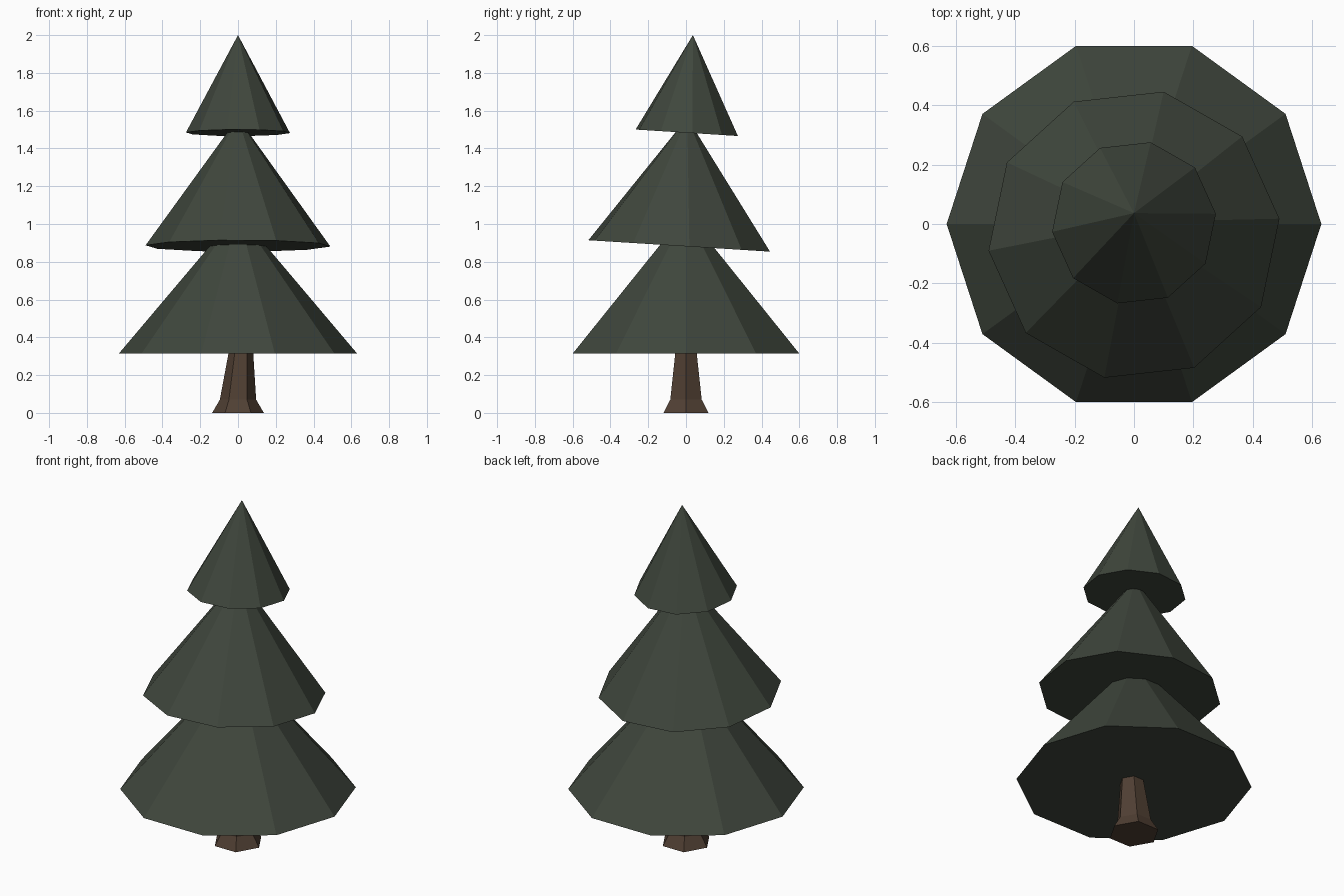
import bpy, bmesh
from math import cos, sin, pi, radians
from mathutils import Matrix

if "Cube" in bpy.data.objects:
    bpy.data.objects.remove(bpy.data.objects["Cube"])


def material(name, rgb):
    m = bpy.data.materials.new(name)
    m.diffuse_color = (*rgb, 1)
    m.use_nodes = True
    m.node_tree.nodes["Principled BSDF"].inputs["Base Color"].default_value = m.diffuse_color
    return m


def add_object(name, bm, mat):
    bmesh.ops.recalc_face_normals(bm, faces=bm.faces)
    mesh = bpy.data.meshes.new(name)
    bm.to_mesh(mesh)
    bm.free()
    mesh.materials.append(mat)
    ob = bpy.data.objects.new(name, mesh)
    bpy.context.collection.objects.link(ob)
    return ob


green = material("needles", (0.05, 0.062, 0.046))
brown = material("bark", (0.08, 0.05, 0.033))


# Foliage tiers: ten-sided cones, the upper two twisted and tilted
def tier(name, radius, height, center, twist, tilt):
    bm = bmesh.new()
    ring = [bm.verts.new((radius * cos(i * pi / 5), radius * sin(i * pi / 5), 0))
            for i in range(10)]
    apex = bm.verts.new((0, 0, height))
    bm.faces.new(ring[::-1])
    for i in range(10):
        bm.faces.new((ring[i], ring[(i + 1) % 10], apex))
    bm.transform(Matrix.Translation(center)
                 @ Matrix.Rotation(radians(tilt), 4, 'X')
                 @ Matrix.Rotation(radians(twist), 4, 'Z'))
    add_object(name, bm, green)


tier("lower_foliage", 0.63, 0.745, (0, 0, 0.315), 0, 0)
tier("middle_foliage", 0.492, 0.68, (0, -0.036, 0.884), 6.3, -3.6)
tier("top_foliage", 0.277, 0.518, (0, 0.004, 1.483), 6.3, -3.6)

# Trunk: flared six-sided loft, slightly leaning; (z, radius, x offset)
bm = bmesh.new()
rings = []
for z, r, dx in [(0, 0.137, 0), (0.07, 0.096, 0), (0.36, 0.06, 0.018)]:
    rings.append([bm.verts.new((dx + r * cos(i * pi / 3), r * sin(i * pi / 3), z))
                  for i in range(6)])
for a, b in zip(rings, rings[1:]):
    for i in range(6):
        j = (i + 1) % 6
        bm.faces.new((a[i], a[j], b[j], b[i]))
bm.faces.new(rings[0][::-1])
bm.faces.new(rings[-1])
add_object("trunk", bm, brown)
